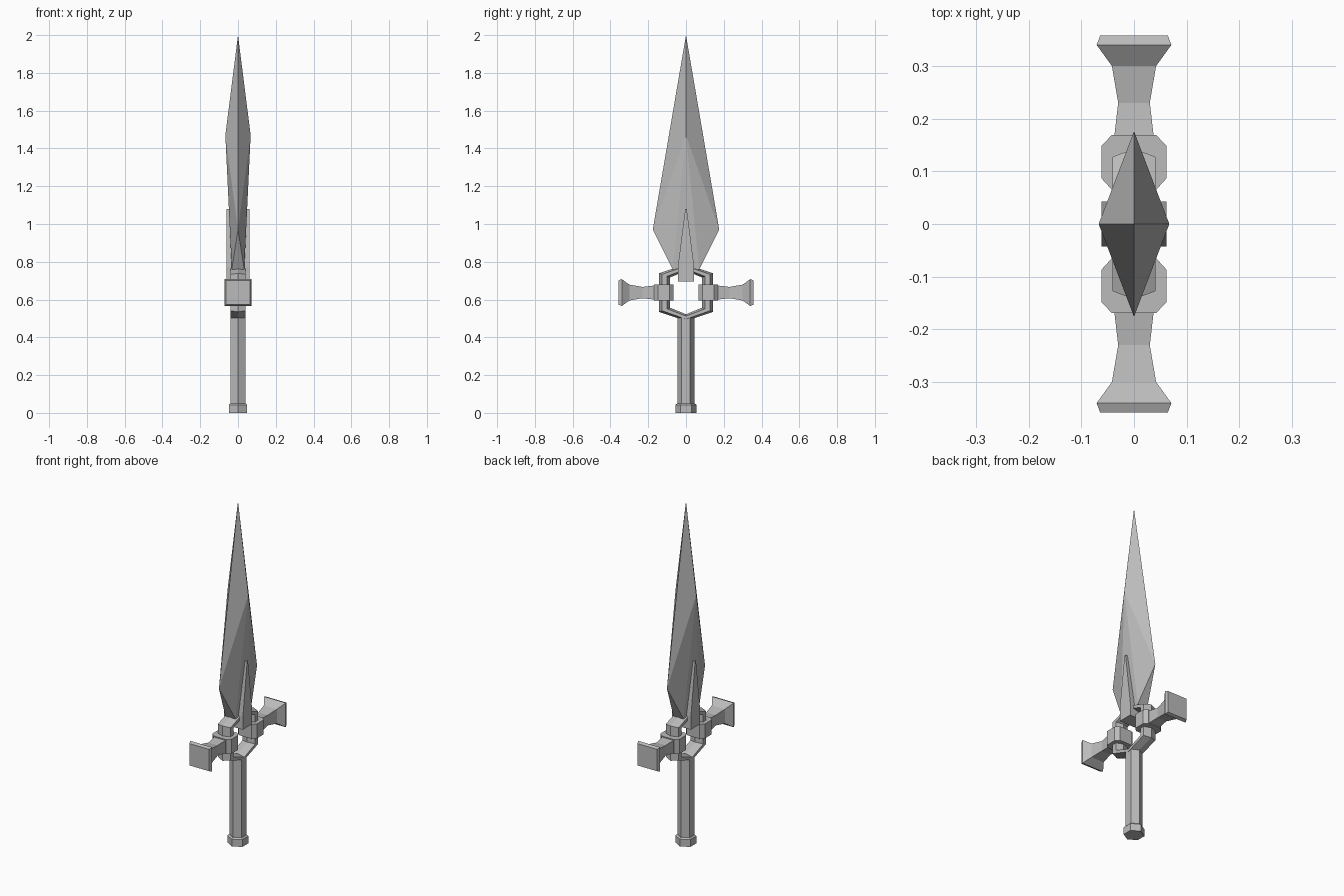
import bpy, bmesh, math
from mathutils import Vector

cube = bpy.data.objects.get("Cube")
if cube:
    bpy.data.objects.remove(cube, do_unlink=True)

steel = bpy.data.materials.new("grey_steel")
steel.use_nodes = True
GREY = (0.5, 0.5, 0.5, 1)
steel.diffuse_color = GREY
steel.node_tree.nodes["Principled BSDF"].inputs["Base Color"].default_value = GREY

MID = 0.637  # height of the ring centre and guard


def finish(name, bm):
    bmesh.ops.recalc_face_normals(bm, faces=bm.faces)
    mesh = bpy.data.meshes.new(name)
    bm.to_mesh(mesh)
    bm.free()
    mesh.materials.append(steel)
    obj = bpy.data.objects.new(name, mesh)
    bpy.context.collection.objects.link(obj)
    return obj


def loft(name, loops, closed=False):
    """Bridge equal-length point loops; cap the ends or close into a ring."""
    bm = bmesh.new()
    rings = [[bm.verts.new(p) for p in loop] for loop in loops]
    n = len(rings[0])
    pairs = list(zip(rings, rings[1:]))
    if closed:
        pairs.append((rings[-1], rings[0]))
    else:
        bm.faces.new(rings[0])
        bm.faces.new(rings[-1])
    for a, b in pairs:
        for i in range(n):
            j = (i + 1) % n
            bm.faces.new((a[i], a[j], b[j], b[i]))
    return finish(name, bm)


def hexagon(radius, z):
    return [(radius * math.sin(i * math.pi / 3), radius * math.cos(i * math.pi / 3), z)
            for i in range(6)]


# Blade: faceted hull with ridges, cutting edges and a narrow root
bm = bmesh.new()
points = [(0, 0, 2.0)]
for s in (-1, 1):
    points += [(s * 0.067, 0, 1.47), (0, s * 0.176, 0.97)]
    points += [(s * 0.033, t * 0.07, 0.76) for t in (-1, 1)]
for p in points:
    bm.verts.new(p)
bmesh.ops.convex_hull(bm, input=bm.verts)
finish("blade", bm)

# Spike wedged through the blade root
outline = [(-0.043, 0.695), (0.043, 0.695), (0.043, 0.775), (0.004, 1.08),
           (-0.004, 1.08), (-0.043, 0.775)]
loft("root_spike", [[(x, y, z) for y, z in outline] for x in (-0.062, 0.062)])

# Hexagonal ring with a ridged hexagonal section
outer = [(0, 0.15), (0.143, 0.102), (0.143, -0.102),
         (0, -0.15), (-0.143, -0.102), (-0.143, 0.102)]
inner = [(0, 0.115), (0.085, 0.08), (0.085, -0.08),
         (0, -0.115), (-0.085, -0.08), (-0.085, 0.08)]
section = [(0, 0), (0.041, 0.27), (0.041, 0.73), (0, 1), (-0.041, 0.73), (-0.041, 0.27)]
loops = []
for o, i in zip(outer, inner):
    o, i = Vector(o), Vector(i)
    loop = []
    for x, t in section:
        p = o.lerp(i, t)
        loop.append((x, p.x, MID + p.y))
    loops.append(loop)
loft("guard_ring", loops, closed=True)

# Guard arms and the chamfered clamps around the ring, on both sides
arm = [(0.15, 0.039), (0.17, 0.037), (0.23, 0.03), (0.30, 0.042), (0.34, 0.071), (0.358, 0.064)]
clamp = [(0.042, 0.065), (0.062, 0.087), (0.062, 0.148), (0.042, 0.169)]
clamp += [(-x, y) for x, y in reversed(clamp)]
for side, word in ((1, "back"), (-1, "front")):
    loft(word + "_guard_arm",
         [[(a * r, side * y, MID + b * r) for a, b in ((-1, -1), (1, -1), (1, 1), (-1, 1))]
          for y, r in arm])
    loft(word + "_clamp", [[(x, side * y, z) for x, y in clamp] for z in (0.595, 0.68)])

# Grip and pommel
loft("grip", [hexagon(0.045, 0.03), hexagon(0.045, 0.51)])
loft("pommel", [hexagon(0.056, 0), hexagon(0.056, 0.042), hexagon(0.047, 0.05)])
